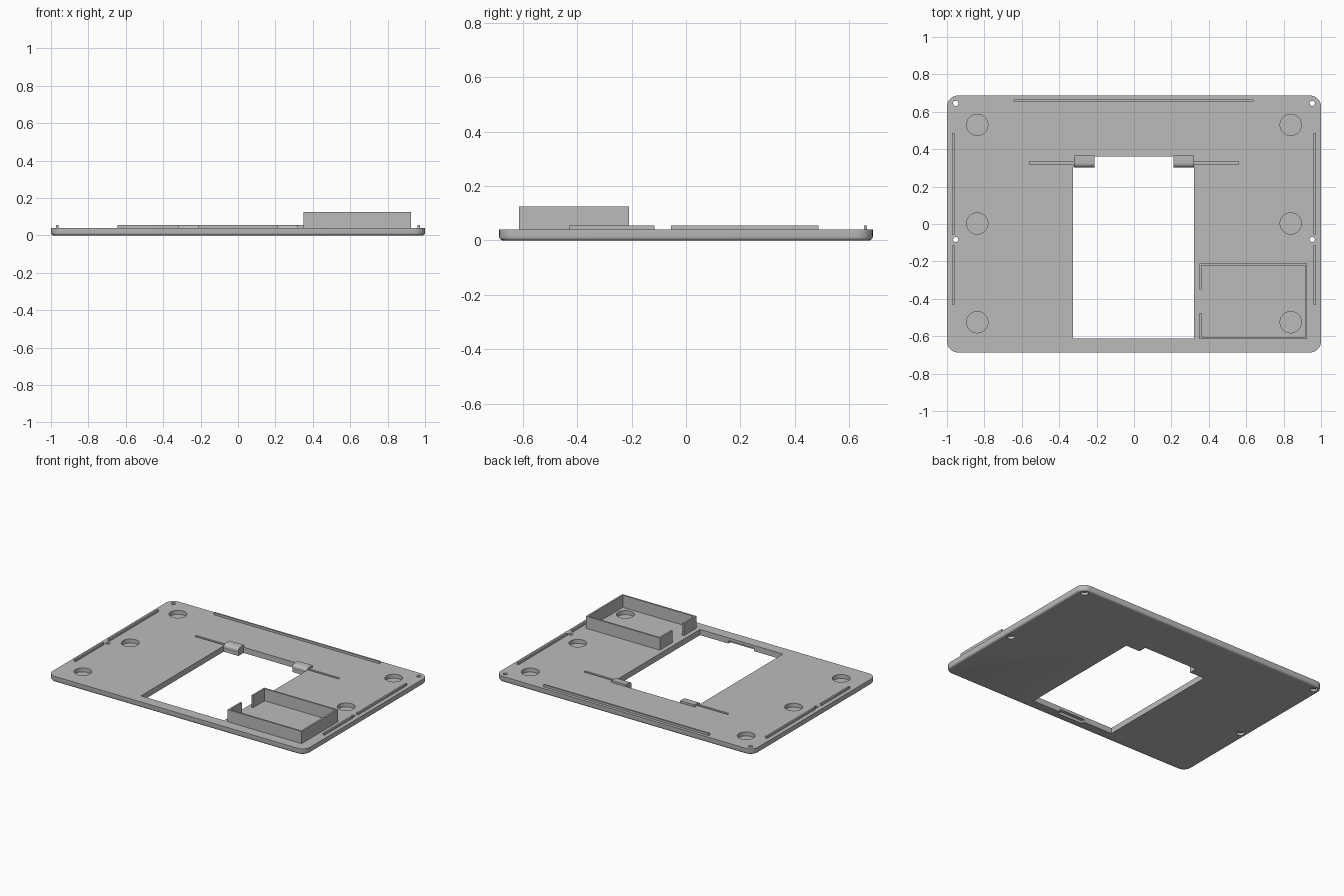
import bpy, bmesh
from math import pi, sin, cos, radians

if "Cube" in bpy.data.objects:
    bpy.data.objects.remove(bpy.data.objects["Cube"])

grey = bpy.data.materials.new("light_grey_plastic")
grey.use_nodes = True
GREY = (0.5, 0.5, 0.5, 1)
grey.diffuse_color = GREY
grey.node_tree.nodes["Principled BSDF"].inputs["Base Color"].default_value = GREY

TOP = 0.04       # upper face of the plate
RIB_TOP = 0.055  # top of ribs and hinge blocks


def make(name, bm):
    bmesh.ops.recalc_face_normals(bm, faces=bm.faces)
    mesh = bpy.data.meshes.new(name)
    bm.to_mesh(mesh)
    bm.free()
    mesh.materials.append(grey)
    ob = bpy.data.objects.new(name, mesh)
    bpy.context.collection.objects.link(ob)
    return ob


def prism(name, outline, z0, z1):
    bm = bmesh.new()
    face = bm.faces.new([bm.verts.new((x, y, z0)) for x, y in outline])
    new = bmesh.ops.extrude_face_region(bm, geom=[face])["geom"]
    for v in new:
        if isinstance(v, bmesh.types.BMVert):
            v.co.z = z1
    return make(name, bm)


def box(name, x0, x1, y0, y1, z0, z1):
    return prism(name, [(x0, y0), (x1, y0), (x1, y1), (x0, y1)], z0, z1)


def disc(name, x, y, r, z0, z1, n=32):
    ring = [(x + r * cos(2 * pi * i / n), y + r * sin(2 * pi * i / n)) for i in range(n)]
    return prism(name, ring, z0, z1)


def rounded_rect(hx, hy, r, steps=8):
    pts = []
    for q, (sx, sy) in enumerate([(1, 1), (-1, 1), (-1, -1), (1, -1)]):
        for i in range(steps + 1):
            a = pi / 2 * (q + i / steps)
            pts.append((sx * (hx - r) + r * cos(a), sy * (hy - r) + r * sin(a)))
    return pts


def cut(target, cutter):
    mod = target.modifiers.new("cut", "BOOLEAN")
    mod.operation, mod.solver, mod.object = "DIFFERENCE", "EXACT", cutter
    graph = bpy.context.evaluated_depsgraph_get()
    mesh = bpy.data.meshes.new_from_object(target.evaluated_get(graph))
    target.modifiers.clear()
    target.data = mesh
    bpy.data.objects.remove(cutter)


# Base plate with a rounded lower rim
base = prism("base_plate", rounded_rect(1.0, 0.687, 0.06), 0, TOP)
bm = bmesh.new()
bm.from_mesh(base.data)
rim = [e for e in bm.edges if all(v.co.z < 0.001 for v in e.verts)]
bmesh.ops.bevel(bm, geom=rim, offset=0.013, segments=3, profile=0.5, affect="EDGES")
bm.to_mesh(base.data)
bm.free()

# Large window, widened at the back between the hinges
cut(base, prism("window_cutter", [(-0.325, -0.612), (0.32, -0.612), (0.32, 0.305), (0.21, 0.305),
                                  (0.21, 0.362), (-0.21, 0.362), (-0.21, 0.305), (-0.325, 0.305)],
                -0.1, 0.1))
# Latch recess under the front edge of the window
cut(base, box("latch_cutter", -0.1, 0.1, -0.635, -0.59, -0.1, 0.02))

for s in (-1, 1):
    # Round magnet pockets
    for y in (0.53, 0.003, -0.525):
        cut(base, disc("pocket_cutter", s * 0.838, y, 0.057, 0.012, 0.1))
    # Screw holes, counterbored from below
    for y in (0.645, -0.083):
        cut(base, disc("screw_cutter", s * 0.953, y, 0.014, -0.1, 0.1, 24))
        cut(base, disc("counterbore_cutter", s * 0.953, y, 0.025, -0.1, 0.018, 24))
    # Hinge pin grooves
    x0, x1 = sorted((s * 0.3, s * 0.558))
    cut(base, box("groove_cutter", x0, x1, 0.318, 0.335, 0.024, 0.1))

# Ribs along the sides and the back
for s, side in ((-1, "right"), (1, "left")):
    x0, x1 = sorted((s * 0.96, s * 0.972))
    box(side + "_long_rib", x0, x1, -0.055, 0.487, 0.03, RIB_TOP)
    box(side + "_short_rib", x0, x1, -0.43, -0.115, 0.03, RIB_TOP)

    # Hinge blocks with a rounded front, extruded along x
    profile = [(0.365, 0.02), (0.365, RIB_TOP)]
    for i in range(9):
        a = radians(90 + 180 * i / 8)
        profile.append((0.325 + 0.022 * cos(a), 0.033 + 0.022 * sin(a)))
    hinge = prism(side + "_hinge_block", profile, 0.21, 0.322)
    for v in hinge.data.vertices:
        y, z, x = v.co
        v.co = (s * x, y, z)
    if s < 0:
        hinge.data.flip_normals()
box("back_rib", -0.643, 0.64, 0.654, 0.666, 0.03, RIB_TOP)

# Compartment wall: a C-shaped outline open on its inner side
X0, X1, Y0, Y1, T = 0.35, 0.925, -0.615, -0.21, 0.012
GAP0, GAP1 = -0.475, -0.35
prism("compartment_wall",
      [(X0, GAP1), (X0, Y1), (X1, Y1), (X1, Y0), (X0, Y0), (X0, GAP0), (X0 + T, GAP0),
       (X0 + T, Y0 + T), (X1 - T, Y0 + T), (X1 - T, Y1 - T), (X0 + T, Y1 - T), (X0 + T, GAP1)],
      0.035, 0.125)

# Smooth shading with sharp edges kept
bpy.ops.object.select_all(action="DESELECT")
for ob in bpy.context.collection.objects:
    if ob.type == "MESH":
        ob.select_set(True)
        bpy.context.view_layer.objects.active = ob
bpy.ops.object.shade_smooth_by_angle(angle=radians(32))
